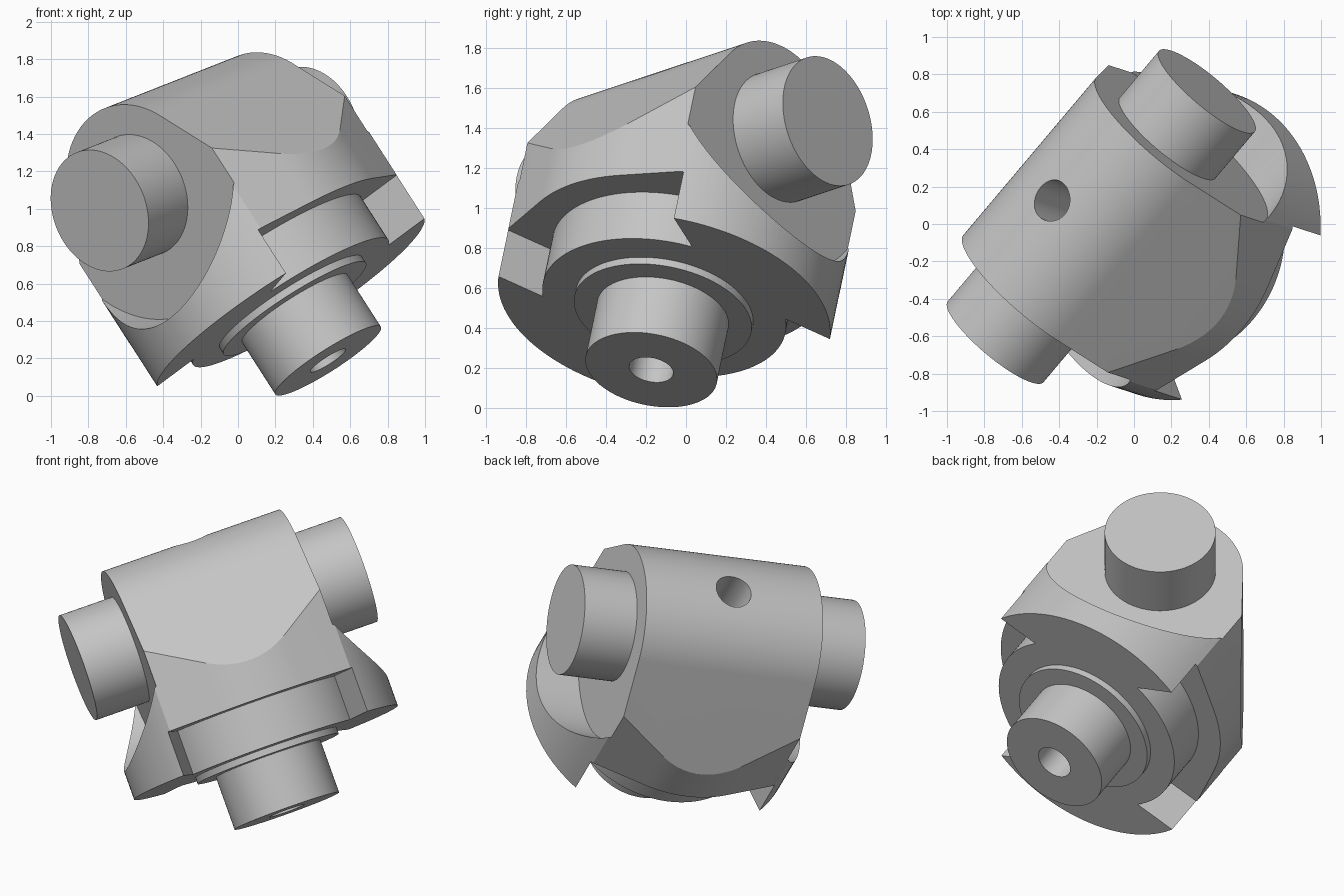
import bpy, bmesh
from math import cos, sin, radians
from mathutils import Matrix, Vector

cube = bpy.data.objects.get("Cube")
if cube:
    bpy.data.objects.remove(cube, do_unlink=True)

grey = bpy.data.materials.new("plain grey")
grey.use_nodes = True
grey.diffuse_color = (0.56, 0.56, 0.56, 1)
grey.node_tree.nodes["Principled BSDF"].inputs["Base Color"].default_value = grey.diffuse_color

# Tilted frame: x along the cross shaft, z up the spindle axis
cross = Vector((0.625, 0.741, 0.246)).normalized()
up = Vector((-0.535, 0.17, 0.828))
up = (up - cross * up.dot(cross)).normalized()
side = up.cross(cross)
frame = Matrix((cross, side, up)).transposed().to_4x4()
frame.translation = (-0.175, 0.04, 1.2125)


def arc(r, a, b, step=3):
    n = max(2, round((b - a) / step))
    return [(r * cos(radians(a + (b - a) * i / n)),
             r * sin(radians(a + (b - a) * i / n))) for i in range(n + 1)]


def circle(r):
    return arc(r, 0, 360)[:-1]


def prism(name, outline, lo, hi, axis="Z"):
    """Extrude a counter-clockwise outline along local Z or X."""
    bm = bmesh.new()
    place = (lambda a, b, h: (a, b, h)) if axis == "Z" else (lambda a, b, h: (h, a, b))
    low = [bm.verts.new(place(a, b, lo)) for a, b in outline]
    high = [bm.verts.new(place(a, b, hi)) for a, b in outline]
    bm.faces.new(low[::-1])
    bm.faces.new(high)
    n = len(outline)
    for i in range(n):
        j = (i + 1) % n
        bm.faces.new((low[i], low[j], high[j], high[i]))
    mesh = bpy.data.meshes.new(name)
    bm.to_mesh(mesh)
    bm.free()
    mesh.materials.append(grey)
    ob = bpy.data.objects.new(name, mesh)
    bpy.context.collection.objects.link(ob)
    return ob


def combine(ob, other, operation):
    mod = ob.modifiers.new("cut", "BOOLEAN")
    mod.operation, mod.solver, mod.object = operation, "EXACT", other
    bpy.context.view_layer.objects.active = ob
    bpy.ops.object.modifier_apply(modifier=mod.name)
    bpy.data.objects.remove(other, do_unlink=True)


# Body: rounded plan with wide end ears, trimmed to a round roof with sloped sides
plan = (arc(0.845, -46.5, 46.5) + arc(0.775, 70, 110)
        + arc(0.845, 133.5, 226.5) + arc(0.775, 250, 290))
body = prism("body", plan, -0.86, 0.7)
roof = arc(0.5, 30, 150) + [(-1.126, -0.95), (1.126, -0.95)]
combine(body, prism("roof_trim", roof, -1, 1, "X"), "INTERSECT")

# Round spot faces on both ends, slots under both sides
slot = [(0.709, 0.924), (-0.709, 0.924)] + arc(0.62, 35.5, 144.5)[::-1]
for s in (1, -1):
    lo, hi = sorted((s * 0.568, s * 1.1))
    combine(body, prism("spot_cutter", circle(0.685), lo, hi, "X"), "DIFFERENCE")
    turned = [(s * a, s * b) for a, b in slot]
    combine(body, prism("slot_cutter", turned, -1, -0.58), "DIFFERENCE")

# Cross shaft stubs, thin collar and lower spindle
parts = [body]
for name, lo, hi in (("left_trunnion", 0.5, 0.904), ("right_trunnion", -0.904, -0.5)):
    parts.append(prism(name, circle(0.335), lo, hi, "X"))
spindle = prism("spindle", circle(0.335), -1.235, -0.8)
collar = prism("collar", circle(0.452), -0.9, -0.82)
parts += [spindle, collar]

# Bore through the whole spindle axis
for ob in (body, spindle, collar):
    combine(ob, prism("bore_cutter", circle(0.112), -1.5, 1), "DIFFERENCE")

# Smooth the round walls and tilt everything into place
for ob in parts:
    bpy.ops.object.select_all(action="DESELECT")
    ob.select_set(True)
    bpy.context.view_layer.objects.active = ob
    bpy.ops.object.shade_smooth_by_angle(angle=radians(18))
    ob.matrix_world = frame
